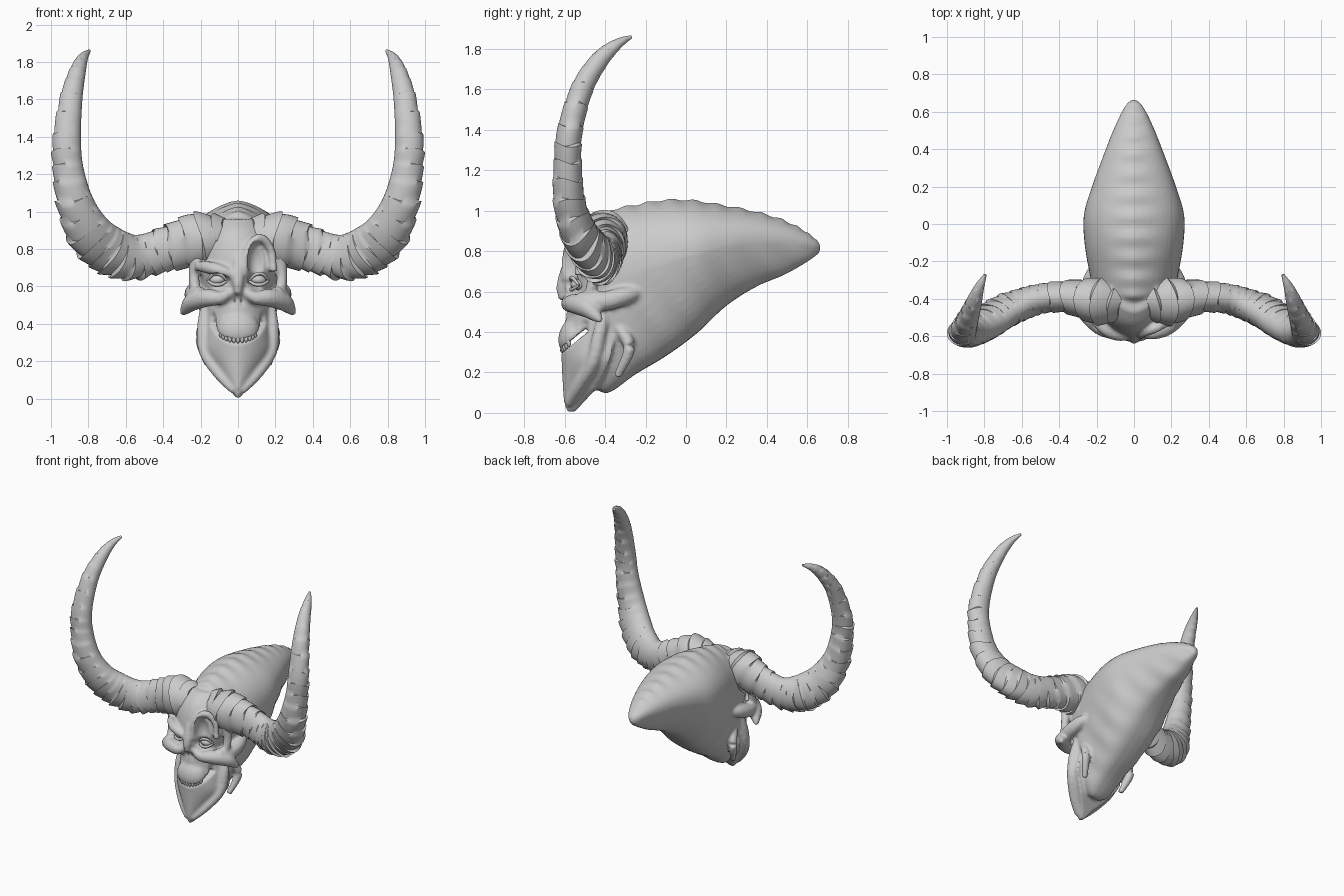
import bpy, bmesh, math
from mathutils import Vector, Matrix

if "Cube" in bpy.data.objects:
    bpy.data.objects.remove(bpy.data.objects["Cube"])

bone = bpy.data.materials.new("bone grey")
bone.use_nodes = True
bone.diffuse_color = (0.6, 0.6, 0.6, 1)
bone.node_tree.nodes["Principled BSDF"].inputs["Base Color"].default_value = (0.6, 0.6, 0.6, 1)


def make(name, bm):
    bmesh.ops.recalc_face_normals(bm, faces=bm.faces)
    me = bpy.data.meshes.new(name)
    bm.to_mesh(me)
    bm.free()
    me.materials.append(bone)
    ob = bpy.data.objects.new(name, me)
    bpy.context.collection.objects.link(ob)
    return ob


def loft(bm, rings):
    rows = [[bm.verts.new(p) for p in r] for r in rings]
    n = len(rows[0])
    for a, b in zip(rows, rows[1:]):
        for i in range(n):
            bm.faces.new((a[i], a[(i + 1) % n], b[(i + 1) % n], b[i]))
    bm.faces.new(rows[0])
    bm.faces.new(rows[-1][::-1])


def spline(keys, t):
    """Catmull-Rom value at t in 0..1 through tuples of any length."""
    s = min(max(t, 0), 1) * (len(keys) - 1)
    i = min(int(s), len(keys) - 2)
    f = s - i
    a, b, c, d = (keys[min(max(j, 0), len(keys) - 1)] for j in range(i - 1, i + 3))
    return [0.5 * (2 * q + (r - p) * f + (2 * p - 5 * q + 4 * r - s4) * f * f
                   + (3 * q - p - 3 * r + s4) * f ** 3) for p, q, r, s4 in zip(a, b, c, d)]


def tube(bm, keys, side=1, steps=14):
    """Round tube through (x, y, z, radius) keys."""
    rings = []
    for k in range(steps + 1):
        t = k / steps
        x, y, z, r = spline(keys, t)
        d = Vector(spline(keys, t + .02)[:3]) - Vector(spline(keys, t - .02)[:3])
        q = d.to_track_quat('Z', 'Y')
        ring = []
        for i in range(12):
            a = math.tau * i / 12
            p = Vector((x, y, z)) + q @ Vector((r * math.cos(a), r * math.sin(a), 0))
            ring.append((p.x * side, p.y, p.z))
        rings.append(ring)
    loft(bm, rings)


def ball(bm, loc, size, rot=(0, 0, 0)):
    m = Matrix.Translation(loc)
    for ang, ax in zip(rot, "XYZ"):
        m = m @ Matrix.Rotation(ang, 4, ax)
    bmesh.ops.create_uvsphere(bm, u_segments=20, v_segments=12, radius=1,
                              matrix=m @ Matrix.Diagonal((*size, 1)))


def bake(ob):
    """Apply all modifiers."""
    dg = bpy.context.evaluated_depsgraph_get()
    dg.update()
    me = bpy.data.meshes.new_from_object(ob.evaluated_get(dg))
    ob.modifiers.clear()
    ob.data = me


def remesh(ob, size):
    m = ob.modifiers.new("fuse", 'REMESH')
    m.mode = 'VOXEL'
    m.voxel_size = size
    bake(ob)


# Long cranium: y, top, bottom, half width
cranium = [(-.45, .93, .12, .17), (-.38, 1.0, .1, .21), (-.25, 1.03, .19, .24), (-.1, 1.055, .28, .265),
           (.05, 1.05, .39, .268), (.2, 1.025, .53, .225), (.35, .995, .625, .17),
           (.48, .955, .68, .12), (.58, .905, .735, .075), (.64, .86, .775, .04), (.665, .83, .8, .012)]
bm = bmesh.new()
rings = []
for k in range(61):
    y, top, low, w = spline(cranium, k / 60)
    mid = low + (top - low) * .6
    ring = []
    for i in range(48):
        a = math.tau * i / 48
        c, s = math.cos(a), math.sin(a)
        if s >= 0:
            x = w * math.copysign(abs(c) ** .9, c)
            z = mid + (top - mid) * (.86 * s ** .8 + .14 * max(0, 1 - abs(c)) ** 1.3)
            z += .006 * math.sin(k * 1.4) * max(0, s) ** 12
        else:
            x = w * math.copysign(abs(c) ** .65, c) * (1 - .2 * abs(s))
            z = mid + (mid - low) * s
            x += .008 * s * math.sin(y * 34 + z * 22) * abs(c)
        ring.append((x, y, z))
    rings.append(ring)
loft(bm, rings)

# Face and jaw wedge: z, half width, front, back
face = [(.005, .015, -.59, -.55), (.06, .05, -.605, -.5), (.14, .12, -.61, -.43), (.25, .19, -.615, -.38),
        (.33, .19, -.62, -.36), (.42, .18, -.6, -.35), (.52, .18, -.59, -.35), (.62, .2, -.605, -.34),
        (.72, .23, -.6, -.33), (.82, .22, -.58, -.33), (.9, .18, -.54, -.33), (.96, .12, -.47, -.34)]
rings = []
for k in range(45):
    z, w, f, b = spline(face, k / 44)
    ring = [(w * math.copysign(abs(math.sin(a)) ** 1.15, math.sin(a)), b + (f - b) * math.cos(a), z)
            for a in [math.pi * (i / 15 - 1) / 2 for i in range(31)]]
    rings.append(ring)
loft(bm, rings)

# Muzzle, nose bridge, cheekbones, jaw branches, brow
ball(bm, (0, -.555, .375), (.115, .075, .1), (-.25, 0, 0))
tube(bm, [(0, -.57, .76, .03), (0, -.6, .66, .035), (0, -.615, .59, .025), (0, -.6, .55, .015)])
for s in (1, -1):
    tube(bm, [(.03, -.58, .58, .02), (.09, -.585, .54, .035), (.17, -.55, .54, .05),
              (.24, -.49, .52, .05), (.275, -.45, .485, .035), (.3, -.42, .45, .012)], s)
    tube(bm, [(.2, -.53, .56, .04), (.235, -.42, .55, .05), (.23, -.3, .58, .045), (.19, -.2, .61, .02)], s)
    tube(bm, [(.17, -.4, .5, .03), (.185, -.43, .38, .035), (.175, -.46, .25, .035),
              (.1, -.53, .13, .03), (.02, -.58, .04, .02)], s)
    tube(bm, [(.17, -.33, .42, .03), (.2, -.28, .32, .03), (.16, -.34, .18, .02)], s)
    tube(bm, [(.22, -.46, .76, .04), (.235, -.46, .66, .03), (.225, -.48, .56, .03)], s)
tube(bm, [(.02, -.6, .66, .02), (.08, -.595, .68, .032), (.15, -.565, .7, .035), (.22, -.5, .71, .025)], -1)
# Raised rim around the tall left socket
tube(bm, [(.035, -.6, .66, .018), (.045, -.59, .78, .022), (.11, -.56, .86, .025),
          (.175, -.53, .8, .022), (.19, -.53, .68, .022)])
skull = make("skull", bm)
remesh(skull, .009)

# Carved sockets, nostrils, cheek hollows and mouth
cut = bmesh.new()
ball(cut, (.11, -.6, .735), (.058, .075, .115), (.1, 0, .25))
ball(cut, (.11, -.58, .635), (.062, .07, .042), (0, 0, .3))
ball(cut, (-.11, -.59, .632), (.065, .07, .04), (0, 0, -.3))
for s in (1, -1):
    ball(cut, (.02 * s, -.62, .52), (.014, .055, .045), (0, -.25 * s, 0))
    ball(cut, (.165 * s, -.545, .43), (.04, .07, .05), (0, .3 * s, .5 * s))
    ball(cut, (.235 * s, -.36, .44), (.03, .07, .07))
slab = Matrix.Translation((0, -.56, .352)) @ Matrix.Rotation(-.68, 4, 'X').inverted()
bmesh.ops.create_cube(cut, size=1, matrix=slab @ Matrix.Diagonal((.6, .19, .02, 1)))
cutter = make("carving_cutter", cut)
cutter.hide_render = True
remesh(cutter, .007)
b = skull.modifiers.new("carve", 'BOOLEAN')
b.operation = 'DIFFERENCE'
b.object = cutter
bake(skull)
bpy.data.objects.remove(cutter)
remesh(skull, .009)
sm = skull.modifiers.new("soften", 'SMOOTH')
sm.iterations = 3
bake(skull)

# Eyes with lids
bm = bmesh.new()
for s in (1, -1):
    ball(bm, (.11 * s, -.535, .635), (.042, .035, .027), (0, .1 * s, .3 * s))
    for h in (.03, -.026):
        tube(bm, [(.06, -.55, .63, .006), (.09, -.568, .635 + h * .9, .009),
                  (.13, -.56, .637 + h, .009), (.165, -.53, .632, .006)], s)
eyes = make("eyes", bm)

# Upper and lower teeth rows
bm = bmesh.new()
for i in range(-5, 6):
    a = i * .21
    x, y = .105 * math.sin(a), -.545 - .068 * math.cos(a)
    lift = .06 * (1 - math.cos(a))
    ball(bm, (x, y, .318 + lift), (.011, .011, .022))
    ball(bm, (x, y + .012, .277 + lift), (.01, .01, .014))
teeth = make("teeth", bm)

# Ridged horns: x, y, z, radius in the curl plane, depth radius
horn = [(.06, -.42, .87, .1, .09), (.2, -.41, .85, .148, .125), (.37, -.39, .805, .12, .085),
        (.5, -.4, .765, .115, .08), (.6, -.43, .76, .126, .085), (.7, -.47, .8, .13, .09),
        (.79, -.525, .88, .122, .09), (.865, -.575, 1.03, .1, .08), (.907, -.585, 1.22, .082, .07),
        (.915, -.575, 1.39, .075, .063), (.892, -.515, 1.6, .06, .055),
        (.86, -.43, 1.74, .045, .045), (.83, -.345, 1.82, .028, .028), (.795, -.27, 1.86, .008, .008)]
RIDGES = 27
for side, word in ((1, "left"), (-1, "right")):
    rings = []
    for k in range(RIDGES):
        for f in (0, .35, .7, .97):
            t = (k + f) / RIDGES
            x, y, z, ru, rv = spline(horn, t)
            tan = (Vector(spline(horn, t + .01)[:3]) - Vector(spline(horn, t - .01)[:3])).normalized()
            u = Vector((0, 1, 0)).cross(tan).normalized()
            v = tan.cross(u)
            ring = []
            for i in range(32):
                a = math.tau * i / 32
                c, s = math.cos(a), math.sin(a)
                # Growth lips flare on the outer curl and fade inside and near the tip
                outer = .5 + .5 * c if t > .2 else .75
                lip = (f - .5) * .15 * outer * min(1, (1 - t) * 3) * (1 + .4 * math.sin(k * 2.3))
                wave = tan * (.02 * math.sin(a * 2 + k) * outer * min(1, (1 - t) * 2))
                p = Vector((x, y, z)) + (u * ru * c + v * rv * s) * (1 + lip) + wave
                ring.append((p.x * side, p.y, p.z))
            rings.append(ring)
    bm = bmesh.new()
    loft(bm, rings)
    make(word + "_horn", bm)

# Smooth shading with crisp ridge edges
bpy.ops.object.select_all(action='DESELECT')
for ob in bpy.context.collection.objects:
    if ob.type == 'MESH':
        ob.select_set(True)
        bpy.context.view_layer.objects.active = ob
bpy.ops.object.shade_smooth_by_angle(angle=math.radians(40))
